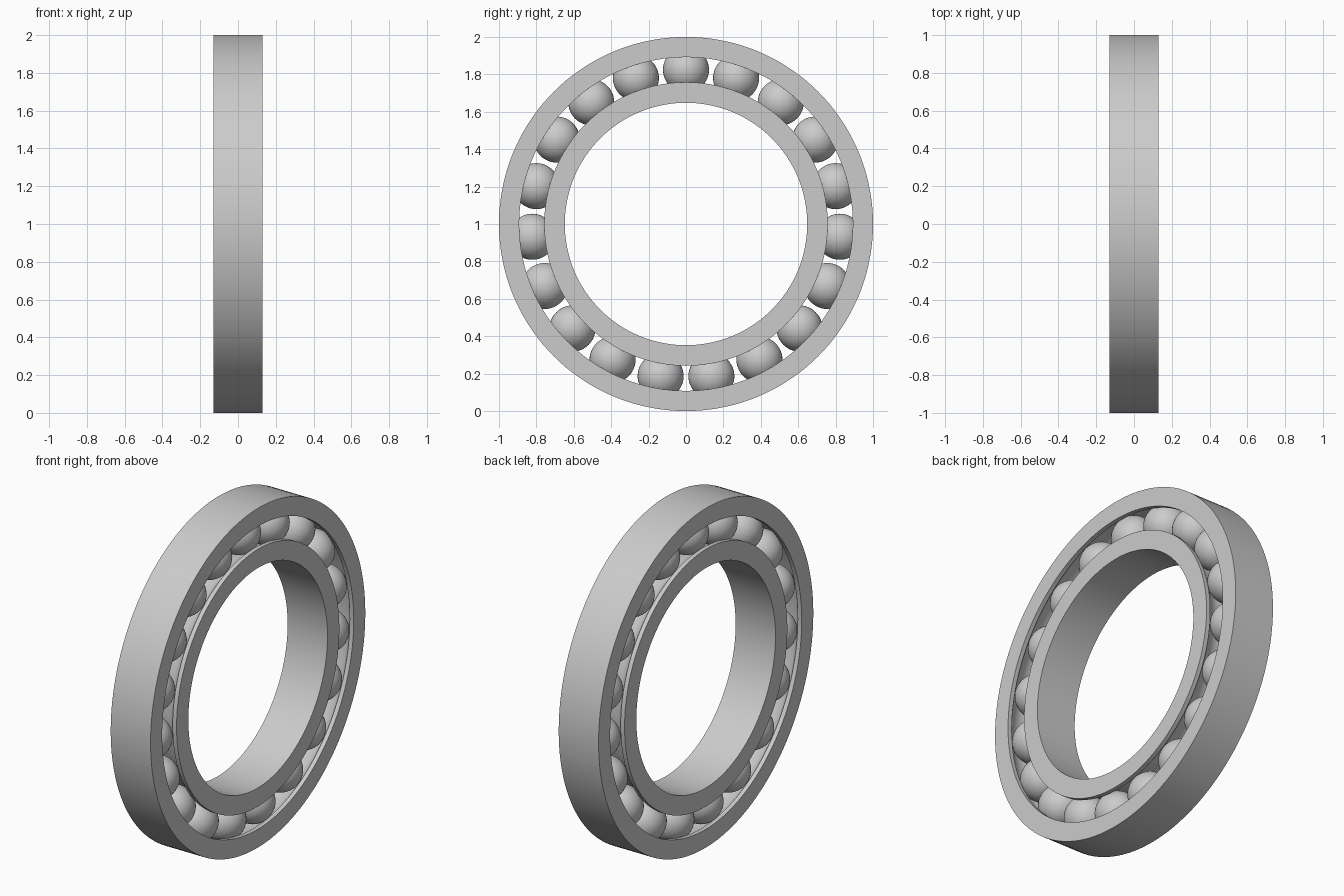
import bpy, bmesh, math
from mathutils import Matrix, Vector

cube = bpy.data.objects.get("Cube")
if cube:
    bpy.data.objects.remove(cube, do_unlink=True)

HALF_WIDTH = 0.13
PITCH = 0.825          # radius of the circle of ball centres
BALL = 0.123           # ball radius
GROOVE = 0.124         # raceway radius
LIP = 0.067            # half of the gap between the rings
COUNT = 19
CENTRE = Vector((0, 0, 1))

steel = bpy.data.materials.new("grey steel")
steel.use_nodes = True
GREY = (0.6, 0.6, 0.6, 1)
steel.diffuse_color = GREY
steel.node_tree.nodes["Principled BSDF"].inputs["Base Color"].default_value = GREY


def finish(bm, name):
    bmesh.ops.recalc_face_normals(bm, faces=bm.faces)
    mesh = bpy.data.meshes.new(name)
    bm.to_mesh(mesh)
    bm.free()
    mesh.materials.append(steel)
    obj = bpy.data.objects.new(name, mesh)
    bpy.context.collection.objects.link(obj)
    bpy.ops.object.select_all(action='DESELECT')
    obj.select_set(True)
    bpy.context.view_layer.objects.active = obj
    bpy.ops.object.shade_smooth_by_angle(angle=math.radians(30))
    return obj


def ring(name, plain_radius, side, segments=144, arc_steps=16):
    """Spin a ring whose raceway faces the balls; side is +1 outside them, -1 inside."""
    start = math.asin(LIP / GROOVE)
    lip_radius = PITCH + side * LIP
    profile = [(HALF_WIDTH, plain_radius), (HALF_WIDTH, lip_radius)]
    for i in range(arc_steps + 1):
        a = start + (math.pi - 2 * start) * i / arc_steps
        profile.append((GROOVE * math.cos(a), PITCH + side * GROOVE * math.sin(a)))
    profile += [(-HALF_WIDTH, lip_radius), (-HALF_WIDTH, plain_radius)]

    bm = bmesh.new()
    loops = []
    for s in range(segments):
        t = 2 * math.pi * s / segments
        loops.append([bm.verts.new(CENTRE + Vector((x, r * math.sin(t), r * math.cos(t))))
                      for x, r in profile])
    n = len(profile)
    for s in range(segments):
        a, b = loops[s], loops[(s + 1) % segments]
        for i in range(n):
            j = (i + 1) % n
            bm.faces.new((a[i], a[j], b[j], b[i]))
    return finish(bm, name)


# Outer and inner races
ring("outer_race", 1.0, 1)
ring("inner_race", 0.648, -1)

# Balls, the first one at the top
for k in range(COUNT):
    t = 2 * math.pi * k / COUNT
    bm = bmesh.new()
    place = Matrix.Translation(CENTRE + PITCH * Vector((0, math.sin(t), math.cos(t))))
    bmesh.ops.create_uvsphere(bm, u_segments=40, v_segments=24, radius=BALL, matrix=place)
    finish(bm, f"ball_{k + 1}")
